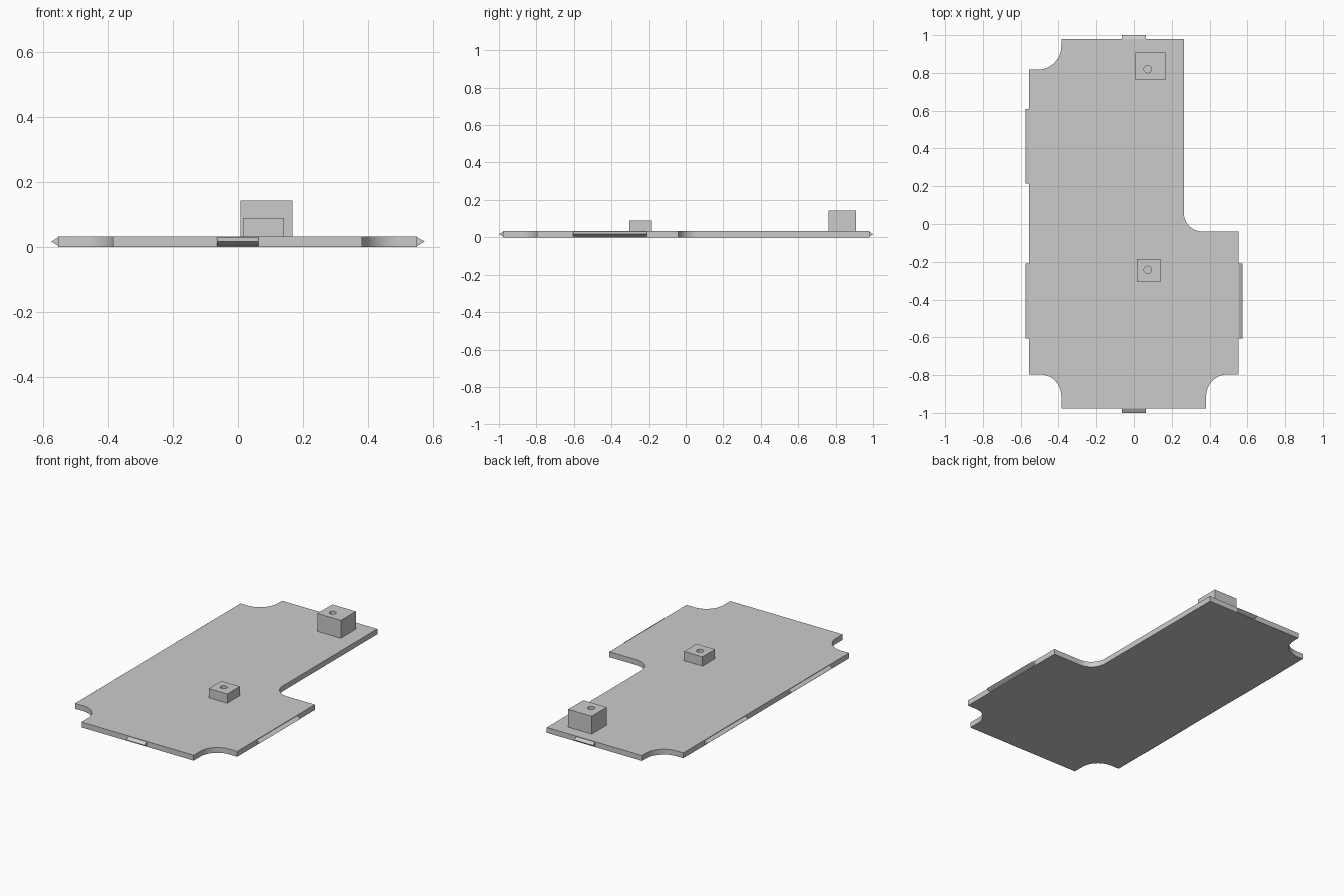
import bpy, bmesh
from math import cos, sin, pi
from mathutils import Vector

cube = bpy.data.objects.get("Cube")
if cube:
    bpy.data.objects.remove(cube, do_unlink=True)

grey = bpy.data.materials.new("plain_grey")
grey.use_nodes = True
COLOUR = (0.6, 0.6, 0.6, 1)
grey.diffuse_color = COLOUR
grey.node_tree.nodes["Principled BSDF"].inputs["Base Color"].default_value = COLOUR

THICK = 0.033


def finish(name, bm):
    bmesh.ops.recalc_face_normals(bm, faces=bm.faces)
    mesh = bpy.data.meshes.new(name)
    bm.to_mesh(mesh)
    bm.free()
    mesh.materials.append(grey)
    obj = bpy.data.objects.new(name, mesh)
    bpy.context.collection.objects.link(obj)
    return obj


def extrude(name, points, direction):
    """Solid made by sweeping a closed polygon along a vector."""
    bm = bmesh.new()
    face = bm.faces.new([bm.verts.new(p) for p in points])
    moved = bmesh.ops.extrude_face_region(bm, geom=[face], use_keep_orig=True)["geom"]
    verts = [v for v in moved if isinstance(v, bmesh.types.BMVert)]
    bmesh.ops.translate(bm, verts=verts, vec=direction)
    return finish(name, bm)


def round_corner(prev, corner, nxt, radius, steps=14):
    """Arc that rounds a right-angled corner of the outline."""
    p, c, n = Vector(prev), Vector(corner), Vector(nxt)
    a, b = (p - c).normalized() * radius, (n - c).normalized() * radius
    angles = [pi / 2 * i / steps for i in range(steps + 1)]
    return [c + a * (1 - sin(t)) + b * (1 - cos(t)) for t in angles]


# Base plate: outline corners as x, y, rounding radius
corners = [
    (-0.385, -0.977, 0), (0.382, -0.977, 0), (0.382, -0.796, 0.115),
    (0.552, -0.796, 0), (0.552, -0.04, 0), (0.264, -0.04, 0.1),
    (0.264, 0.98, 0), (-0.385, 0.98, 0), (-0.385, 0.817, 0.125),
    (-0.555, 0.817, 0), (-0.555, -0.796, 0), (-0.385, -0.796, 0.115),
]
outline = []
for i, (x, y, r) in enumerate(corners):
    if r:
        before, after = corners[i - 1], corners[(i + 1) % len(corners)]
        outline += round_corner(before[:2], (x, y), after[:2], r)
    else:
        outline.append(Vector((x, y)))
plate = extrude("base_plate", [(p.x, p.y, 0) for p in outline], (0, 0, THICK))


# Wedge-shaped edge ridges
def ridge(name, start, along, out):
    s, o = Vector(start), Vector(out)
    low, high = Vector((0, 0, 0.004)), Vector((0, 0, 0.030))
    mid = (low + high) / 2
    extrude(name, [s + low, s + o + mid, s + high], along)


ridge("front_ridge", (-0.064, -0.977, 0), (0.127, 0, 0), (0, -0.023, 0))
ridge("back_ridge", (-0.064, 0.98, 0), (0.127, 0, 0), (0, 0.02, 0))
ridge("left_ridge", (0.552, -0.605, 0), (0, 0.395, 0), (0.023, 0, 0))
ridge("right_front_ridge", (-0.555, -0.605, 0), (0, 0.395, 0), (-0.02, 0, 0))
ridge("right_back_ridge", (-0.555, 0.215, 0), (0, 0.395, 0), (-0.02, 0, 0))


# Blocks with a round vertical hole
def holed_block(name, x0, x1, y0, y1, top, hole):
    base = [(x0, y0, THICK), (x1, y0, THICK), (x1, y1, THICK), (x0, y1, THICK)]
    block = extrude(name, base, (0, 0, top - THICK))
    ring = [(hole[0] + 0.02 * cos(2 * pi * i / 32),
             hole[1] + 0.02 * sin(2 * pi * i / 32), THICK + 0.005) for i in range(32)]
    cutter = extrude(name + "_cutter", ring, (0, 0, top))
    mod = block.modifiers.new("hole", "BOOLEAN")
    mod.operation, mod.solver, mod.object = "DIFFERENCE", "EXACT", cutter
    bpy.context.view_layer.objects.active = block
    bpy.ops.object.modifier_apply(modifier=mod.name)
    bpy.data.objects.remove(cutter, do_unlink=True)


holed_block("small_block", 0.015, 0.141, -0.306, -0.184, 0.09, (0.073, -0.243))
holed_block("tall_block", 0.008, 0.168, 0.762, 0.908, 0.143, (0.073, 0.82))

# Smooth the rounded notches, keep edges sharp
bpy.ops.object.select_all(action="DESELECT")
plate.select_set(True)
bpy.context.view_layer.objects.active = plate
bpy.ops.object.shade_smooth_by_angle()
